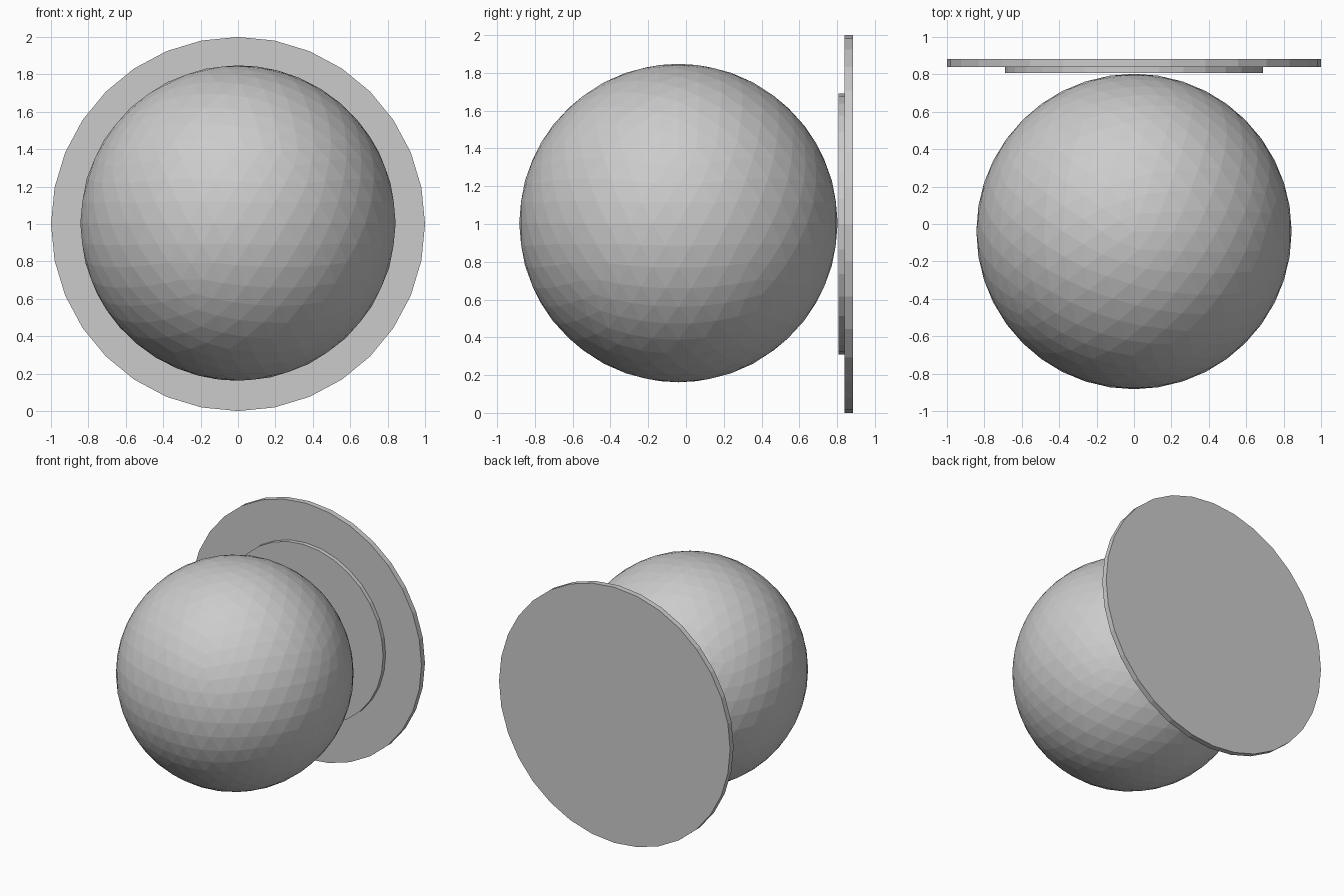
import bpy
from math import pi

if "Cube" in bpy.data.objects:
    bpy.data.objects.remove(bpy.data.objects["Cube"])


def disc(name, radius, y0, y1):
    # Flat 32-sided disc whose axis runs along y
    bpy.ops.mesh.primitive_cylinder_add(
        vertices=32, radius=radius, depth=y1 - y0,
        location=(0, (y0 + y1) / 2, 1.0), rotation=(pi / 2, 0, 0))
    bpy.context.object.name = name


# Faceted ball in front
bpy.ops.mesh.primitive_ico_sphere_add(subdivisions=4, radius=0.843,
                                      location=(0, -0.04, 1.005))
bpy.context.object.name = "ball"

# Mounting plate and the smaller raised disc on its front
disc("back_plate", 1.0, 0.84, 0.883)
disc("raised_disc", 0.69, 0.808, 0.84)
